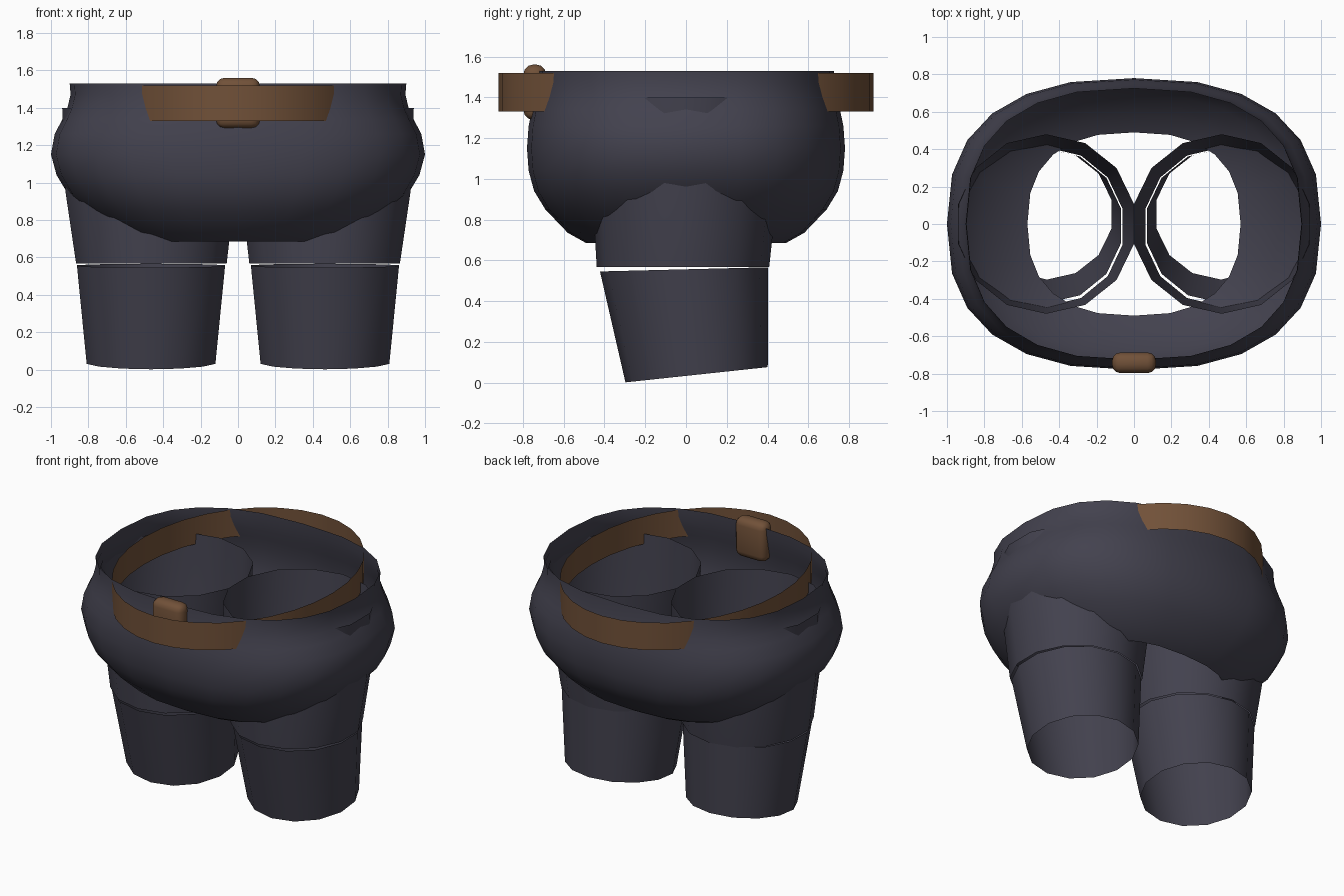
import bpy, bmesh, math

if "Cube" in bpy.data.objects:
    bpy.data.objects.remove(bpy.data.objects["Cube"])


def material(name, rgb):
    m = bpy.data.materials.new(name)
    m.diffuse_color = (*rgb, 1.0)
    m.use_nodes = True
    m.node_tree.nodes["Principled BSDF"].inputs["Base Color"].default_value = m.diffuse_color
    return m


CLOTH = material("dark_slate_cloth", (0.056, 0.054, 0.077))
LEATHER = material("brown_leather", (0.165, 0.082, 0.040))


def finish(name, bm, mat, angle=60):
    me = bpy.data.meshes.new(name)
    bm.to_mesh(me)
    bm.free()
    me.materials.append(mat)
    ob = bpy.data.objects.new(name, me)
    bpy.context.collection.objects.link(ob)
    bpy.ops.object.select_all(action='DESELECT')
    ob.select_set(True)
    bpy.context.view_layer.objects.active = ob
    bpy.ops.object.shade_smooth_by_angle(angle=math.radians(angle))
    return ob


def tube(name, rings, sides, mat, power=1.0, offset=0.0):
    """Open tube through rings (cx, cy, z, rx, ry, tilt), listed bottom to top."""
    bm = bmesh.new()
    rows = []
    for cx, cy, z, rx, ry, tilt in rings:
        row = []
        for i in range(sides):
            a = 2 * math.pi * (i + offset) / sides
            c, s = math.cos(a), math.sin(a)
            x = rx * math.copysign(abs(c) ** power, c)
            y = ry * math.copysign(abs(s) ** power, s)
            row.append(bm.verts.new((cx + x, cy + y, z + tilt * y)))
        rows.append(row)
    for lo, hi in zip(rows, rows[1:]):
        for i in range(sides):
            j = (i + 1) % sides
            bm.faces.new((lo[i], lo[j], hi[j], hi[i]))
    return finish(name, bm, mat)


# Hips: open bulging shell, (z, half width, half depth)
hip_profile = [
    (0.685, 0.57, 0.49), (0.735, 0.68, 0.58), (0.85, 0.82, 0.69),
    (0.94, 0.91, 0.745), (1.04, 0.97, 0.772), (1.15, 1.0, 0.78),
    (1.26, 0.98, 0.772), (1.34, 0.938, 0.755), (1.40, 0.912, 0.742),
    (1.47, 0.895, 0.73), (1.53, 0.90, 0.725)]
tube("hips", [(0, 0, z, rx, ry, 0) for z, rx, ry in hip_profile],
     24, CLOTH, power=0.8)

# Legs: upper and lower open sleeves on each side
for side, label in ((1, "left"), (-1, "right")):
    tube("upper_leg_" + label, [
        (side * 0.463, -0.015, 0.567, 0.413, 0.423, 0),
        (side * 0.470, -0.005, 0.95, 0.464, 0.455, 0),
        (side * 0.470, 0.0, 1.40, 0.482, 0.48, 0)],
        14, CLOTH, offset=0.5)
    tube("lower_leg_" + label, [
        (side * 0.465, 0.052, 0.039, 0.353, 0.349, 0.107),
        (side * 0.465, -0.01, 0.556, 0.406, 0.412, 0.025)],
        14, CLOTH, offset=0.5)

# Belt: upright oval band, longer front to back, passing through the hips
tube("belt", [(0, 0, z, 0.725, 0.92, 0) for z in (1.33, 1.52)], 32, LEATHER)

# Buckle: rounded block at the front of the waist
bm = bmesh.new()
bmesh.ops.create_cube(bm, size=1)
bmesh.ops.scale(bm, vec=(0.235, 0.11, 0.27), verts=bm.verts)
bmesh.ops.bevel(bm, geom=bm.edges[:], offset=0.045, segments=3,
                profile=0.5, affect='EDGES')
bmesh.ops.translate(bm, vec=(0, -0.742, 1.425), verts=bm.verts)
finish("buckle", bm, LEATHER)
